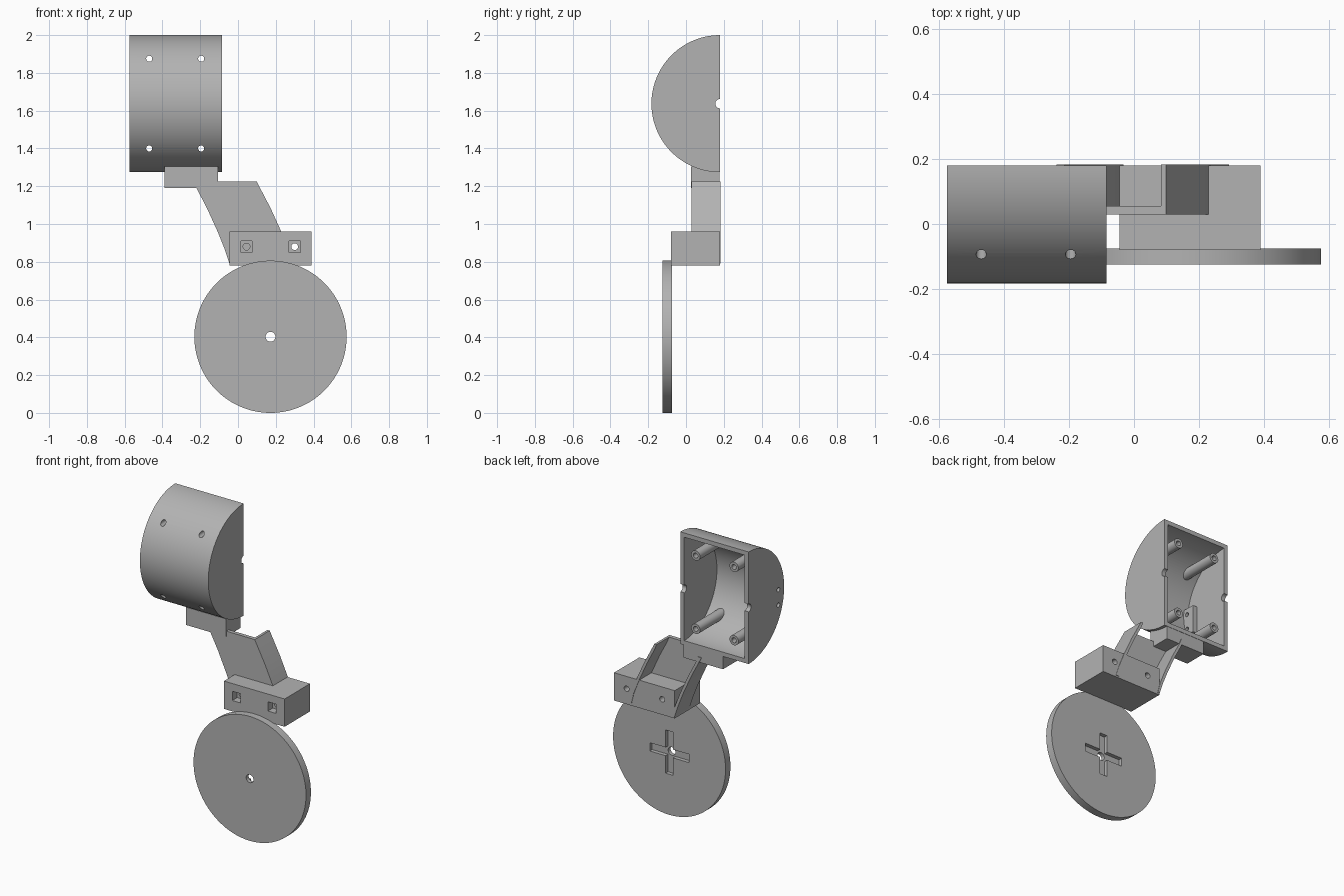
import bpy, bmesh, math
from mathutils import Matrix, Vector

if "Cube" in bpy.data.objects:
    bpy.data.objects.remove(bpy.data.objects["Cube"], do_unlink=True)

grey = bpy.data.materials.new("light grey plastic")
grey.use_nodes = True
COLOUR = (0.45, 0.45, 0.45, 1)
grey.diffuse_color = COLOUR
grey.node_tree.nodes["Principled BSDF"].inputs["Base Color"].default_value = COLOUR


def make(name, bm):
    bmesh.ops.recalc_face_normals(bm, faces=bm.faces)
    mesh = bpy.data.meshes.new(name)
    bm.to_mesh(mesh)
    bm.free()
    mesh.materials.append(grey)
    ob = bpy.data.objects.new(name, mesh)
    bpy.context.collection.objects.link(ob)
    return ob


def box(name, x, y, z):
    bm = bmesh.new()
    bmesh.ops.create_cube(bm, size=1)
    for v in bm.verts:
        v.co = [(lo + hi) / 2 + c * (hi - lo) for c, (lo, hi) in zip(v.co, (x, y, z))]
    return make(name, bm)


def rod(name, axis, start, end, a, b, r, sides=32):
    """Cylinder along x or y; a, b are its centre on the other two axes."""
    bm = bmesh.new()
    bmesh.ops.create_cone(bm, cap_ends=True, segments=sides, radius1=r, radius2=r, depth=end - start)
    mid = (start + end) / 2
    turn = Matrix.Rotation(math.pi / 2, 4, "Y" if axis == "x" else "X")
    centre = Vector((mid, a, b) if axis == "x" else (a, mid, b))
    bmesh.ops.transform(bm, matrix=Matrix.Translation(centre) @ turn, verts=bm.verts)
    return make(name, bm)


def prism(name, outline, y0, y1):
    """Extrude an x-z outline along y."""
    bm = bmesh.new()
    face = bm.faces.new([bm.verts.new((x, y0, z)) for x, z in outline])
    out = bmesh.ops.extrude_face_region(bm, geom=[face])["geom"]
    for v in out:
        if isinstance(v, bmesh.types.BMVert):
            v.co.y = y1
    return make(name, bm)


def combine(target, others, operation="DIFFERENCE"):
    bpy.context.view_layer.objects.active = target
    for other in others:
        other.hide_render = True
        mod = target.modifiers.new("bool", "BOOLEAN")
        mod.operation, mod.solver, mod.object = operation, "EXACT", other
        bpy.ops.object.modifier_apply(modifier=mod.name)
        bpy.data.objects.remove(other, do_unlink=True)
    return target


# Half-round housing with hollow inside
BACK, MID, R, WALL = 0.18, 1.637, 0.363, 0.028
X0, X1 = -0.575, -0.085
POSTS = [(x, z) for x in (-0.47, -0.195) for z in (1.40, 1.875)]
housing = rod("housing", "x", X0, X1, BACK, MID, R, 128)
combine(housing, [box("trim", (-1, 1), (BACK, 1), (1, 3))])

# Cavity leaves the screw posts and the end-wall mounting pad standing
cavity = rod("cavity", "x", X0 + WALL, X1 - WALL, BACK, MID, R - WALL, 128)
combine(cavity, [rod("post", "y", -0.5, BACK, x, z, 0.032) for x, z in POSTS])
combine(cavity, [box("pad", (X0, X0 + 0.06), (-0.3, -0.07), (1.50, 1.68))])
combine(housing, [cavity])
combine(housing, [rod("bore", "y", -0.5, 0.5, x, z, 0.016) for x, z in POSTS])
combine(housing, [rod("cable_notch", "x", -0.7, 0, BACK, MID, 0.025)])
combine(housing, [rod("pad_hole", "x", -0.7, -0.45, -0.125, z, 0.014) for z in (1.54, 1.64)])

# Tab under the housing, cleared out of the hollow
tab = box("mounting_tab", (-0.39, -0.105), (0.027, 0.178), (1.19, 1.305))
combine(tab, [rod("clear", "x", X0 + WALL, X1 - WALL, BACK, MID, R - WALL, 128)])

# Curved channel arm: front web plus two side walls
LEFT = [(-0.238, 1.225), (-0.22, 1.19), (-0.165, 1.085), (-0.108, 0.96), (-0.07, 0.865), (-0.045, 0.79)]


def band(a, b):
    return [(x + a, z) for x, z in LEFT] + [(x + b, z) for x, z in reversed(LEFT)]


SPAN = 0.337
arm = prism("arm", band(0, SPAN), 0.03, 0.183)
combine(arm, [prism("channel", [(x, z + dz) for (x, z), dz in
              zip(band(0.02, SPAN - 0.02), [0.01] + [0] * 4 + [-0.03] * 2 + [0] * 4 + [0.01])], 0.055, 0.3)])

# Lower clamp block with square nut pockets and through holes
block = box("clamp_block", (-0.045, 0.39), (-0.08, 0.18), (0.78, 0.96))
for x in (0.045, 0.30):
    combine(block, [box("pocket", (x - 0.03, x + 0.03), (-0.2, -0.03), (0.85, 0.91)),
                    rod("bolt_hole", "y", -0.3, 0.3, x, 0.88, 0.018)])

# Wheel disc with a cross-shaped recess on the back
CX, CZ = 0.172, 0.403
disc = rod("wheel_disc", "y", -0.125, -0.075, CX, CZ, 0.403, 128)
for w, h in ((0.14, 0.027), (0.027, 0.14)):
    combine(disc, [box("slot", (CX - w, CX + w), (-0.1, 0), (CZ - h, CZ + h))])
combine(disc, [rod("axle_hole", "y", -0.3, 0.3, CX, CZ, 0.026)])

for ob in (housing, tab, arm, block, disc):
    bpy.ops.object.select_all(action="DESELECT")
    ob.select_set(True)
    bpy.context.view_layer.objects.active = ob
    bpy.ops.object.shade_smooth_by_angle(angle=math.radians(30))
